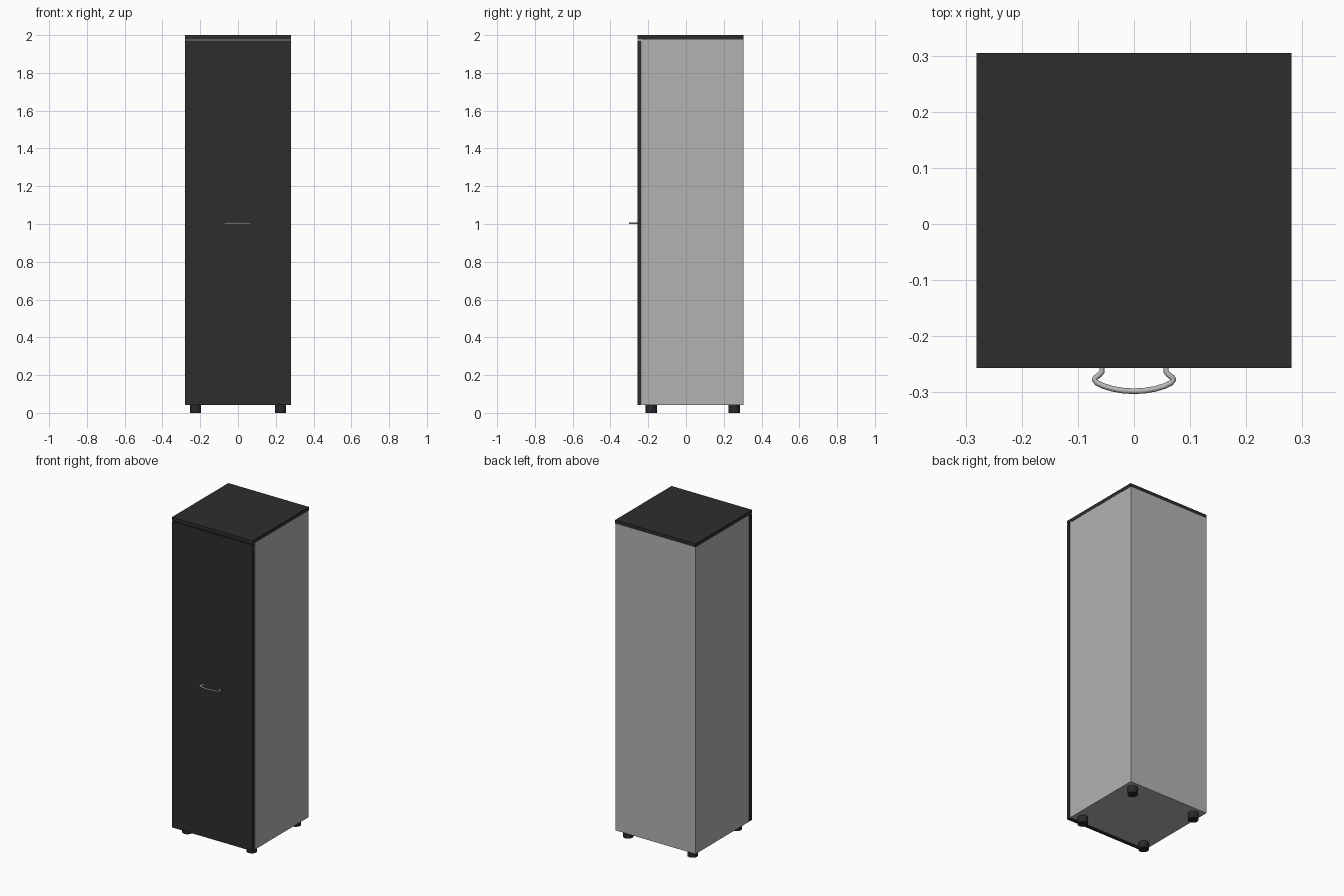
import bpy

if "Cube" in bpy.data.objects:
    bpy.data.objects.remove(bpy.data.objects["Cube"])


def material(name, v):
    m = bpy.data.materials.new(name)
    m.diffuse_color = (v, v, v, 1)
    m.use_nodes = True
    m.node_tree.nodes["Principled BSDF"].inputs["Base Color"].default_value = m.diffuse_color
    return m


dark = material("charcoal", 0.027)
grey = material("light grey", 0.45)
black = material("black plastic", 0.022)
metal = material("satin metal", 0.5)


def box(name, lo, hi, mat):
    bpy.ops.mesh.primitive_cube_add(size=1, location=[(a + b) / 2 for a, b in zip(lo, hi)])
    o = bpy.context.object
    o.name = name
    o.scale = [b - a for a, b in zip(lo, hi)]
    bpy.ops.object.transform_apply(location=False, rotation=False, scale=True)
    o.data.materials.append(mat)


# Cabinet carcass, overlapping lid and door
box("cabinet_body", (-0.28, -0.230, 0.043), (0.28, 0.305, 1.978), grey)
box("top_panel", (-0.281, -0.257, 1.978), (0.281, 0.305, 2.0), dark)
box("door", (-0.280, -0.257, 0.043), (0.280, -0.235, 1.972), dark)

# Four round feet
for side, x in (("left", -0.225), ("right", 0.225)):
    for end, y in (("front", -0.184), ("back", 0.255)):
        bpy.ops.mesh.primitive_cylinder_add(vertices=24, radius=0.03, depth=0.043,
                                            location=(x, y, 0.0215))
        o = bpy.context.object
        o.name = f"{end}_{side}_foot"
        o.data.materials.append(black)
        bpy.ops.object.shade_smooth_by_angle()

# Bowed pull handle: half path mirrored across x
half = [(0.057, -0.250), (0.057, -0.263), (0.062, -0.269), (0.069, -0.274), (0.0705, -0.278),
        (0.066, -0.283), (0.054, -0.289), (0.037, -0.294), (0.019, -0.297)]
path = half + [(0, -0.298)] + [(-x, y) for x, y in reversed(half)]
curve = bpy.data.curves.new("handle", "CURVE")
curve.dimensions = "3D"
curve.bevel_depth = 0.005
curve.bevel_resolution = 2
curve.use_fill_caps = True
spline = curve.splines.new("POLY")
spline.points.add(len(path) - 1)
for p, (x, y) in zip(spline.points, path):
    p.co = (x, y, 1.004, 1)
handle = bpy.data.objects.new("handle", curve)
bpy.context.collection.objects.link(handle)
curve.materials.append(metal)
bpy.ops.object.select_all(action="DESELECT")
handle.select_set(True)
bpy.context.view_layer.objects.active = handle
bpy.ops.object.convert(target="MESH")
bpy.ops.object.shade_smooth_by_angle(angle=0.9)
